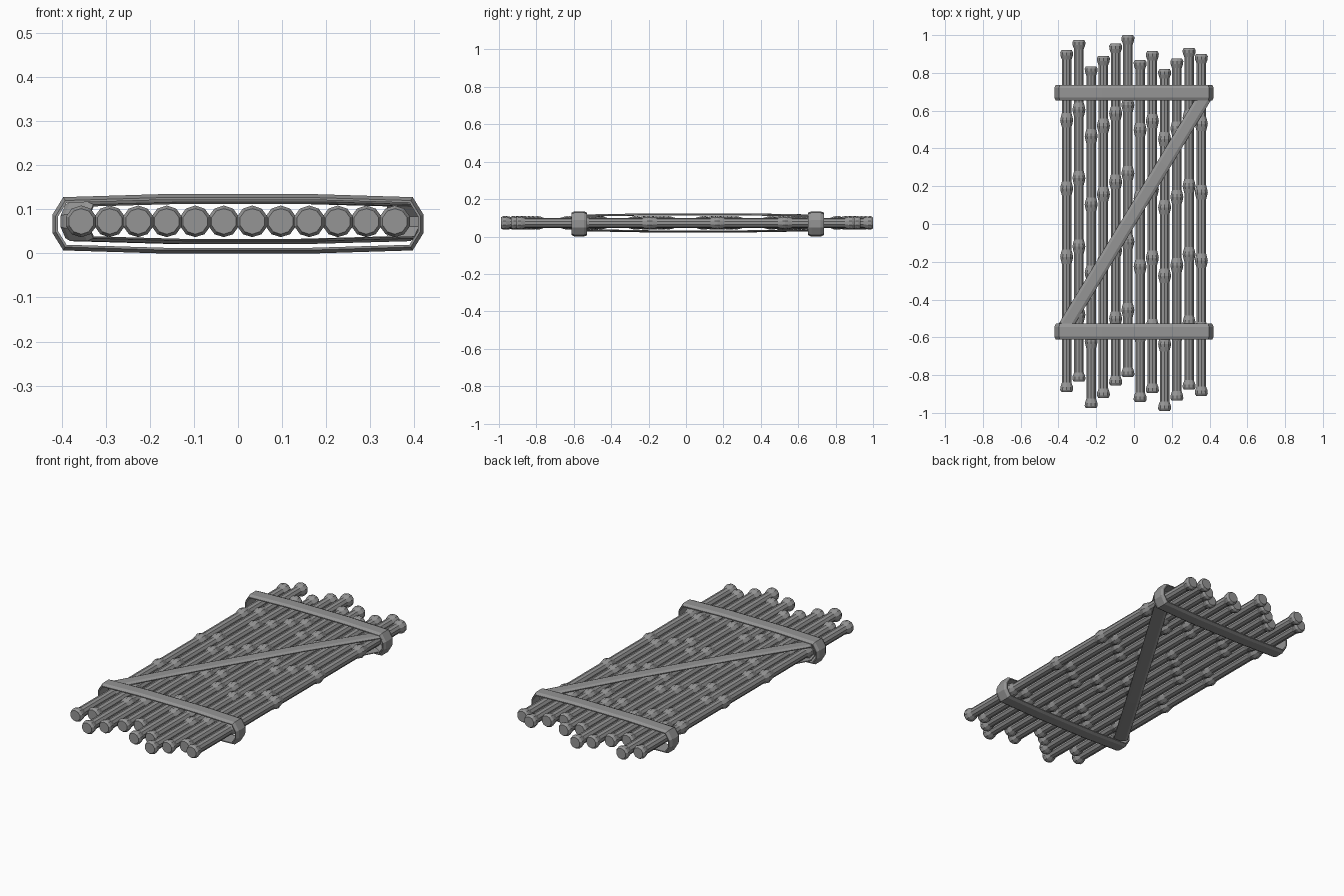
import bpy, bmesh, math
from mathutils import Vector, Matrix

cube = bpy.data.objects.get("Cube")
if cube:
    bpy.data.objects.remove(cube)

grey = bpy.data.materials.new("weathered_grey")
grey.use_nodes = True
colour = (0.3, 0.3, 0.3, 1)
grey.diffuse_color = colour
grey.node_tree.nodes["Principled BSDF"].inputs["Base Color"].default_value = colour


def finish(name, bm):
    bmesh.ops.recalc_face_normals(bm, faces=bm.faces[:])
    mesh = bpy.data.meshes.new(name)
    bm.to_mesh(mesh)
    bm.free()
    mesh.materials.append(grey)
    obj = bpy.data.objects.new(name, mesh)
    bpy.context.collection.objects.link(obj)
    return obj


def bridge(bm, a, b):
    n = len(a)
    for i in range(n):
        bm.faces.new((a[i], a[(i + 1) % n], b[(i + 1) % n], b[i]))


# Bamboo pole: a lathe profile along y with a collar at every joint
LENGTH, SIDES, MID_Z = 1.81, 10, 0.073
THIN, THICK = 0.0265, 0.036


def pole(name, x, y_top):
    profile = [(0, 0.029), (0.012, THICK), (0.028, 0.035), (0.05, THIN)]
    for k in range(1, 5):
        d = LENGTH * k / 5 + 0.008
        profile += [(d - 0.038, THIN), (d - 0.015, 0.033), (d, THICK),
                    (d + 0.015, 0.033), (d + 0.038, THIN)]
    profile += [(LENGTH - d, r) for d, r in reversed(profile[:4])]
    bm = bmesh.new()
    rings = []
    for d, r in profile:
        ring = []
        for i in range(SIDES):
            a = 2 * math.pi * (i + 0.5) / SIDES
            ring.append(bm.verts.new((x + r * math.cos(a), y_top - d, MID_Z + r * math.sin(a))))
        rings.append(ring)
    for a, b in zip(rings, rings[1:]):
        bridge(bm, a, b)
    bm.faces.new(rings[0])
    bm.faces.new(rings[-1])
    finish(name, bm)


tops = [0.92, 0.975, 0.835, 0.89, 0.955, 1.0, 0.868, 0.915, 0.82, 0.875, 0.933, 0.9]
for i, top in enumerate(tops):
    pole(f"bamboo_pole_{i + 1}", (i - 5.5) * 0.0648, top)


# Strap: a bevelled flat section swept round a closed loop in a vertical plane
def strap(name, centre, angle, half, top, bottom, bulge, width, thick):
    mid, tall = (top + bottom) / 2, (top - bottom) / 2
    quarter = [(half, tall * 0.3), (half - 0.025, tall - bulge), (half * 0.4, tall)]
    path = quarter + [(-u, v) for u, v in reversed(quarter)]
    path += [(-u, -v) for u, v in path]
    w = width / 2
    section = [(-w, 0.6 * thick), (-0.6 * w, 0), (0.6 * w, 0), (w, 0.6 * thick),
               (w, thick), (-w, thick)]
    place = Matrix.Translation(centre) @ Matrix.Rotation(angle, 4, 'Z')
    bm = bmesh.new()
    rings = []
    for i, (u, v) in enumerate(path):
        p = Vector((u, v))
        before = (p - Vector(path[i - 1])).normalized()
        after = (Vector(path[(i + 1) % len(path)]) - p).normalized()
        along = (before + after).normalized()
        inward = Vector((-along.y, along.x)) / along.dot(before)
        ring = []
        for s, depth in section:
            q = p + inward * depth
            ring.append(bm.verts.new(place @ Vector((q.x, s, mid + q.y))))
        rings.append(ring)
    for i, ring in enumerate(rings):
        bridge(bm, ring, rings[(i + 1) % len(rings)])
    finish(name, bm)


strap("back_strap", (0, 0.695, 0), 0, 0.422, 0.135, 0, 0.007, 0.084, 0.013)
strap("front_strap", (0, -0.57, 0), 0, 0.422, 0.135, 0, 0.007, 0.084, 0.013)

# Diagonal strap running between the two cross straps
run, rise = 0.76, 1.25
strap("diagonal_strap", (0.005, 0.065, 0), math.atan2(rise, run),
      math.hypot(run, rise) / 2, 0.124, 0.022, 0.006, 0.074, 0.011)
